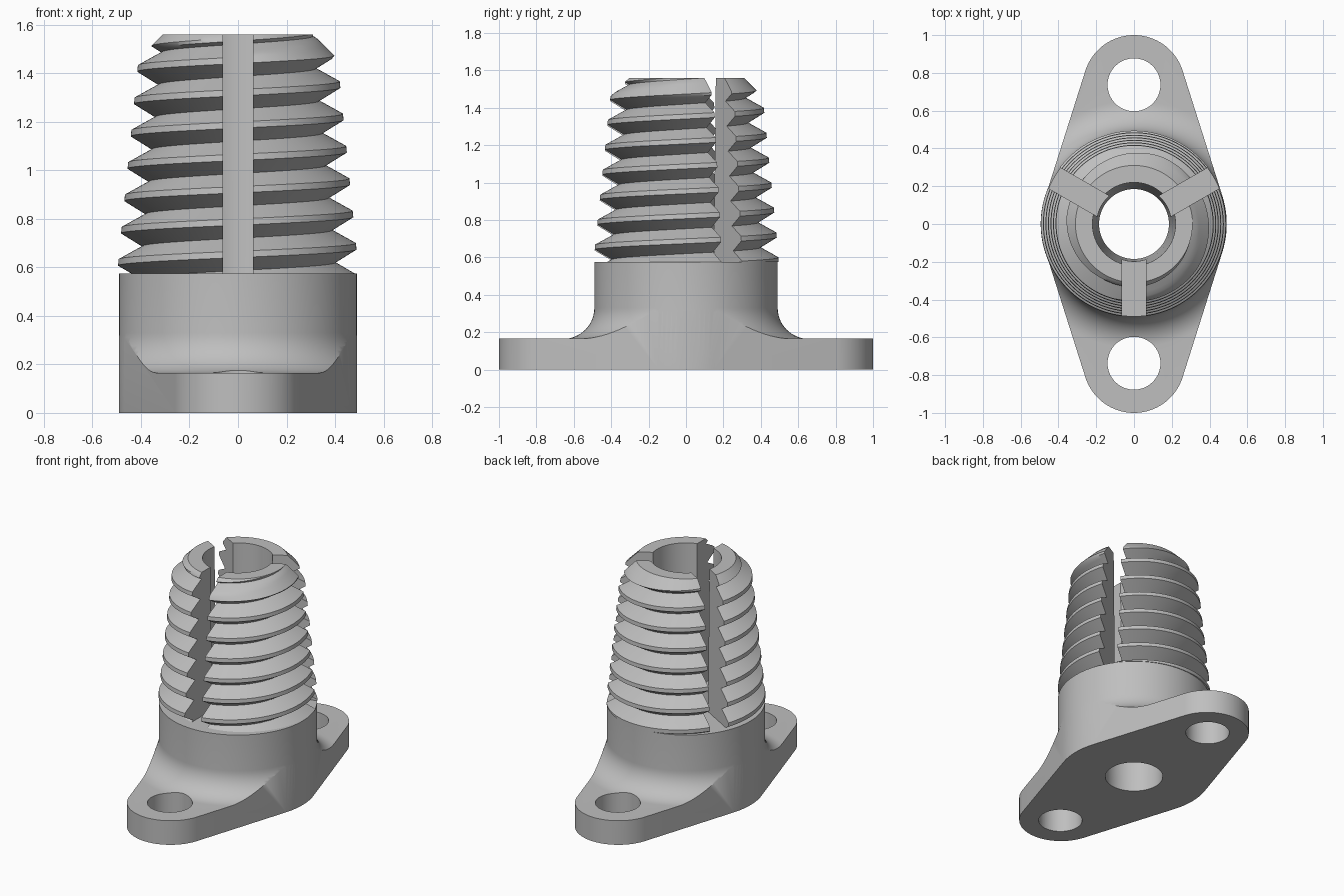
import bpy, bmesh
from math import sin, cos, pi, asin, radians
from mathutils import Matrix

cube = bpy.data.objects.get("Cube")
if cube:
    bpy.data.objects.remove(cube, do_unlink=True)

grey = bpy.data.materials.new("plain grey")
grey.use_nodes = True
grey.diffuse_color = (0.52, 0.52, 0.52, 1)
grey.node_tree.nodes["Principled BSDF"].inputs["Base Color"].default_value = (0.52, 0.52, 0.52, 1)

FLANGE_Z, BOSS_Z, TOP_Z = 0.165, 0.575, 1.56
BOSS_R, EAR_R, EAR_Y = 0.49, 0.27, 0.73


def bore_radius(z):
    # The bore widens evenly from the floor to the top
    return 0.185 + 0.035 * z / TOP_Z


def make_object(name, bm):
    bmesh.ops.recalc_face_normals(bm, faces=bm.faces)
    mesh = bpy.data.meshes.new(name)
    bm.to_mesh(mesh)
    bm.free()
    mesh.materials.append(grey)
    obj = bpy.data.objects.new(name, mesh)
    bpy.context.collection.objects.link(obj)
    return obj


def prism(name, outline, z0, z1):
    bm = bmesh.new()
    base = bm.faces.new([bm.verts.new((x, y, z0)) for x, y in outline])
    top = bmesh.ops.extrude_face_region(bm, geom=[base])["geom"]
    bmesh.ops.translate(bm, vec=(0, 0, z1 - z0),
                        verts=[v for v in top if isinstance(v, bmesh.types.BMVert)])
    return make_object(name, bm)


def arc(cx, cy, r, a0, a1, n):
    return [(cx + r * cos(a0 + (a1 - a0) * i / n), cy + r * sin(a0 + (a1 - a0) * i / n))
            for i in range(n + 1)]


def lathe(name, profile, steps=128):
    # Profile runs from axis to axis as (radius, z)
    bm = bmesh.new()
    verts = [bm.verts.new((r, 0, z)) for r, z in profile]
    edges = [bm.edges.new(pair) for pair in zip(verts, verts[1:])]
    bmesh.ops.spin(bm, geom=verts + edges, cent=(0, 0, 0), axis=(0, 0, 1),
                   angle=2 * pi, steps=steps)
    bmesh.ops.remove_doubles(bm, verts=bm.verts, dist=1e-5)
    return make_object(name, bm)


def carve(obj, tools):
    # Run the boolean steps, bake them, then drop the tools
    for tool, mode in tools:
        mod = obj.modifiers.new("carve", "BOOLEAN")
        mod.object, mod.operation, mod.solver = tool, mode, "EXACT"
        tool.hide_render = True
    bpy.context.view_layer.update()
    graph = bpy.context.evaluated_depsgraph_get()
    baked = bpy.data.meshes.new_from_object(obj.evaluated_get(graph))
    obj.modifiers.clear()
    obj.data = baked
    baked.materials.clear()
    baked.materials.append(grey)
    for tool, _ in tools:
        bpy.data.objects.remove(tool, do_unlink=True)


# Mounting base: two-eared outline trimmed by a round boss with a filleted foot
tilt = asin((BOSS_R - EAR_R) / EAR_Y)
half = arc(0, 0, BOSS_R + 0.001, -tilt, tilt, 12) + arc(0, EAR_Y, EAR_R, tilt, pi - tilt, 40)
outline = half + [(-x, -y) for x, y in half]
base = prism("mounting_base", outline, 0, BOSS_Z + 0.2)

FILLET = 0.165
foot = [(BOSS_R + FILLET - FILLET * sin(a), FLANGE_Z + FILLET - FILLET * cos(a))
        for a in (radians(90 * i / 14) for i in range(15))]
boss = lathe("boss_form", [(0, -0.1), (1.2, -0.1), (1.2, FLANGE_Z)] + foot
             + [(BOSS_R, BOSS_Z), (0, BOSS_Z)])
bore = lathe("bore_form", [(0, -0.2), (bore_radius(-0.2), -0.2),
                           (bore_radius(0.8), 0.8), (0, 0.8)], 72)
tools = [(boss, "INTERSECT"), (bore, "DIFFERENCE")]
for y in (EAR_Y + 0.007, -EAR_Y - 0.007):
    ring = arc(0, y, 0.14, 0, 2 * pi, 64)[:-1]
    tools.append((prism("hole_form", ring, -0.2, 1), "DIFFERENCE"))
carve(base, tools)

# Tapered threaded sleeve: grid rows follow the helix so crests stay crisp
PITCH, CREST_Z, LAND, DEPTH, COLS = 0.1333, 0.62, 0.026, 0.092, 144


def thread_radius(turn, z):
    u = (z - CREST_Z) / PITCH - turn
    d = abs(u - round(u)) * PITCH
    fall = min(max((d - LAND / 2) / (PITCH / 2 - LAND / 2), 0), 1)
    crest = 0.494 - 0.1 * max(z - 0.62, 0)
    return min(crest - DEPTH * fall, 1.87 - z)


flank = (PITCH - LAND) / 8
offsets = [-LAND / 2, LAND / 2] + [LAND / 2 + flank * i for i in range(1, 8)]
rows = [k * PITCH + o for k in range(-3, 9) for o in offsets]

bm = bmesh.new()
columns = []
for c in range(COLS + 1):
    turn = c / COLS
    path = []
    for row in rows:
        z = min(max(CREST_Z + row + PITCH * turn, BOSS_Z), TOP_Z)
        path.append((thread_radius(turn, z), z))
    path += [(bore_radius(z), z) for z in (TOP_Z, BOSS_Z)]
    a = 2 * pi * turn + pi
    columns.append([bm.verts.new((r * cos(a), r * sin(a), z)) for r, z in path])
for left, right in zip(columns, columns[1:]):
    for i in range(len(left)):
        j = (i + 1) % len(left)
        bm.faces.new((left[i], right[i], right[j], left[j]))
bmesh.ops.remove_doubles(bm, verts=bm.verts, dist=1e-5)
bmesh.ops.triangulate(bm, faces=[f for f in bm.faces if len(f.verts) > 3])
sleeve = make_object("threaded_sleeve", bm)

# Three slots split the sleeve into expanding jaws
tools = []
for deg in (-90, 30, 150):
    bm = bmesh.new()
    bmesh.ops.create_cube(bm, size=1, matrix=Matrix.Rotation(radians(deg), 4, "Z")
                          @ Matrix.Translation((0.42, 0, 1.1))
                          @ Matrix.Diagonal((0.6, 0.125, 1.2, 1)))
    tools.append((make_object("slot_form", bm), "DIFFERENCE"))
carve(sleeve, tools)

# Smooth curved walls, keep the edges sharp
bpy.ops.object.select_all(action="DESELECT")
for obj in (base, sleeve):
    obj.select_set(True)
bpy.context.view_layer.objects.active = base
bpy.ops.object.shade_smooth_by_angle(angle=radians(35))
